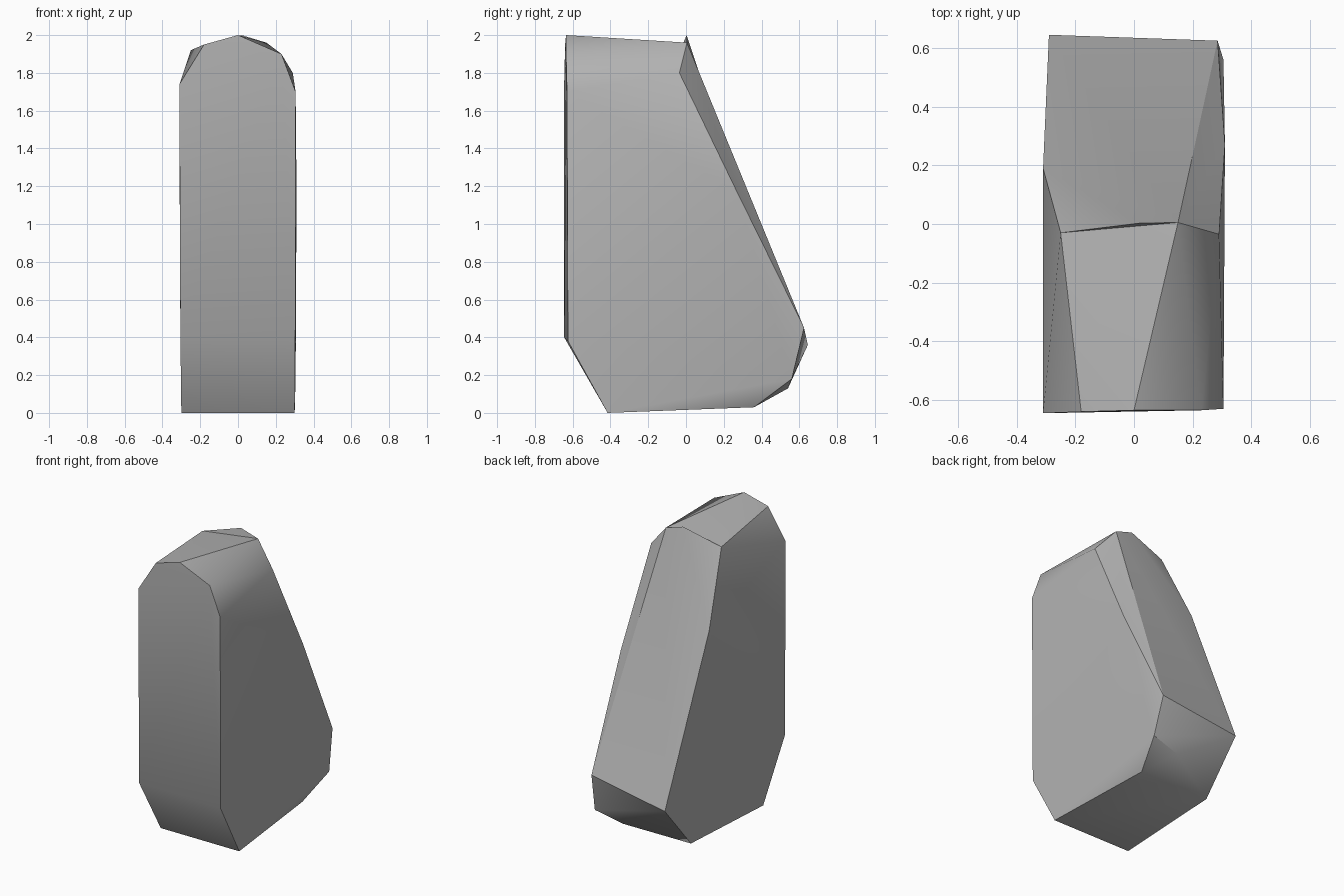
import bpy, bmesh, math

cube = bpy.data.objects.get("Cube")
if cube:
    bpy.data.objects.remove(cube, do_unlink=True)

# Plain stone colour
stone = bpy.data.materials.new("stone_grey")
stone.use_nodes = True
colour = (0.45, 0.45, 0.45, 1)
stone.diffuse_color = colour
stone.node_tree.nodes["Principled BSDF"].inputs["Base Color"].default_value = colour

# Corners of the chiselled block
front_slab = [(-.305, -.645, .40), (-.31, -.645, 1.74), (-.18, -.64, 1.95),
              (0, -.635, 2), (.23, -.635, 1.90), (.305, -.63, 1.70), (.303, -.625, .38)]
base = [(-.30, -.415, 0), (.30, -.415, 0), (.24, .36, .03), (-.29, .36, .03)]
back_foot = [(.10, .54, .13), (.305, .56, .18), (.285, .625, .45), (-.29, .645, .36)]
back_sides = [(-.31, .19, 1.44), (.31, .27, 1.17)]
ridge = [(-.25, -.03, 1.92), (.15, .005, 1.96), (.29, -.035, 1.80)]

bm = bmesh.new()
for p in front_slab + base + back_foot + back_sides:
    bm.verts.new(p)
left, right, _ = [bm.verts.new(p) for p in ridge]
bmesh.ops.convex_hull(bm, input=bm.verts[:])

# Small raised lip along the top ridge
edge = bm.edges.get((left, right))
if edge:
    _, lip = bmesh.utils.edge_split(edge, left, .6)
    lip.co = (.02, .003, 2)
    top = max(lip.link_faces, key=lambda f: -f.calc_center_median().y)
    bmesh.utils.face_split(top, left, right)
bmesh.ops.triangulate(bm, faces=[f for f in bm.faces if len(f.verts) > 3])
bmesh.ops.recalc_face_normals(bm, faces=bm.faces[:])

mesh = bpy.data.meshes.new("rock")
bm.to_mesh(mesh)
bm.free()
mesh.materials.append(stone)
rock = bpy.data.objects.new("rock", mesh)
bpy.context.collection.objects.link(rock)

# Soft facets with crisp chiselled edges
bpy.ops.object.select_all(action='DESELECT')
rock.select_set(True)
bpy.context.view_layer.objects.active = rock
bpy.ops.object.shade_smooth_by_angle(angle=math.radians(30))
